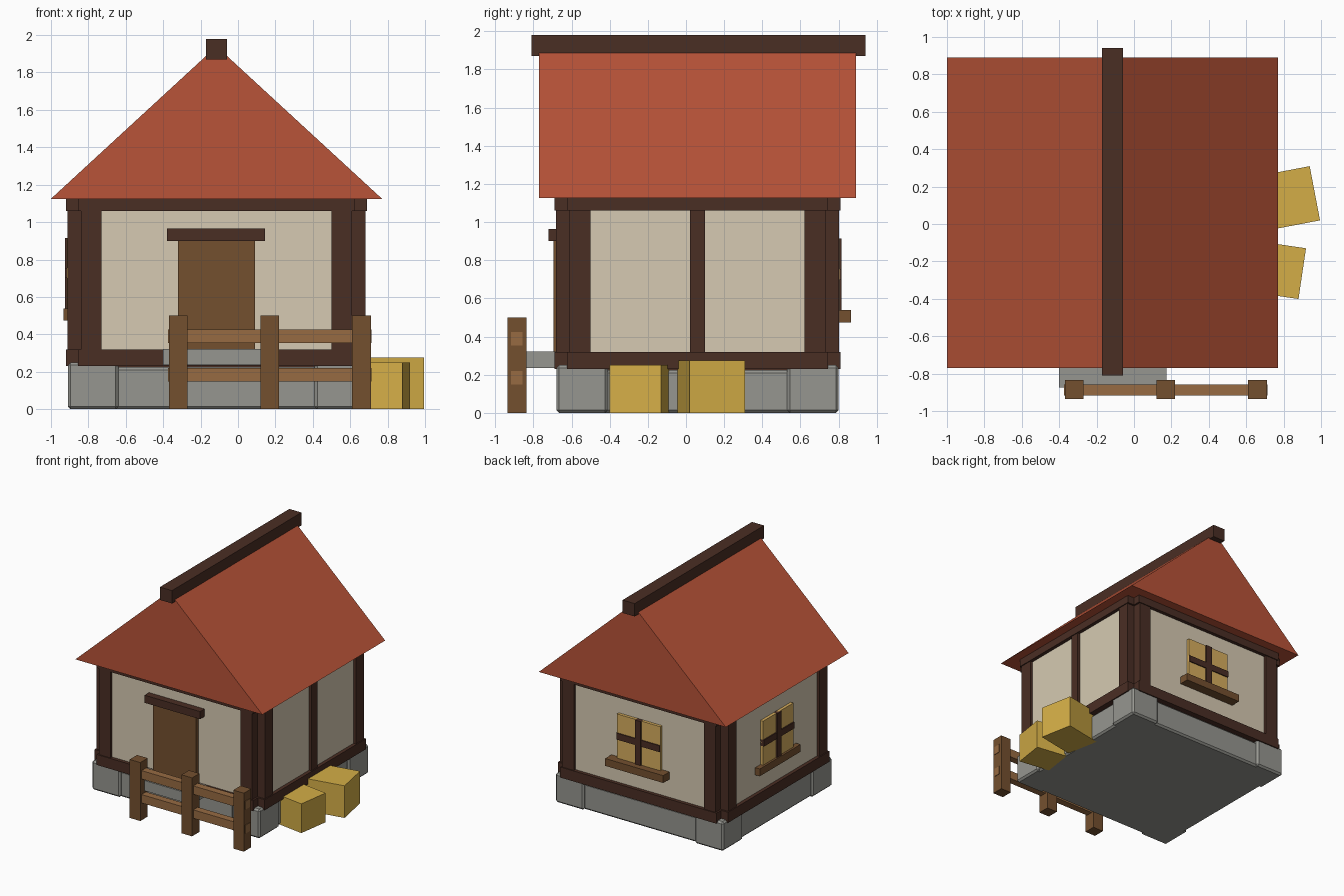
import bpy, bmesh
from math import radians
from mathutils import Matrix, Vector

cube = bpy.data.objects.get("Cube")
if cube:
    bpy.data.objects.remove(cube, do_unlink=True)


def material(name, hex_code):
    """Flat material from an sRGB hex colour."""
    srgb = [c / 255 for c in bytes.fromhex(hex_code)]
    lin = [c / 12.92 if c < 0.04 else ((c + 0.055) / 1.055) ** 2.4 for c in srgb]
    mat = bpy.data.materials.new(name)
    mat.use_nodes = True
    mat.diffuse_color = (*lin, 1)
    mat.node_tree.nodes["Principled BSDF"].inputs["Base Color"].default_value = (*lin, 1)
    return mat


ROOF = material("roof red", "b85338")
TIMBER = material("dark timber", "4a2e24")
PLASTER = material("cream plaster", "d6cab2")
WOOD = material("brown wood", "74502f")
RAIL = material("light wood", "976b42")
STONE = material("grey stone", "969690")
STRAW = material("straw yellow", "d4ae47")
GLASS = material("window amber", "d6ad5e")


def finish(name, bm, mat, bevel=0):
    bmesh.ops.recalc_face_normals(bm, faces=bm.faces)
    mesh = bpy.data.meshes.new(name)
    bm.to_mesh(mesh)
    bm.free()
    mesh.materials.append(mat)
    obj = bpy.data.objects.new(name, mesh)
    bpy.context.scene.collection.objects.link(obj)
    if bevel:
        mod = obj.modifiers.new("Bevel", 'BEVEL')
        mod.width, mod.segments = bevel, 1
    return obj


def box(name, mat, x, y, z, bevel=0, turn=0):
    """Box from x, y, z ranges, optionally turned about its own vertical axis."""
    bm = bmesh.new()
    size = Vector([abs(r[1] - r[0]) for r in (x, y, z)])
    mid = Vector([(r[0] + r[1]) / 2 for r in (x, y, z)])
    bmesh.ops.create_cube(bm, size=1, matrix=Matrix.Diagonal((*size, 1)))
    obj = finish(name, bm, mat, bevel)
    obj.location = mid
    obj.rotation_euler.z = radians(turn)
    return obj


# House centre, half sizes and main heights
CX, CY, HX, HY = -0.115, 0.06, 0.805, 0.75
SILL, FLOOR, HEAD, EAVE = 0.23, 0.32, 1.06, 1.125
SIDES = {"front": (0, -1), "back": (0, 1), "left": (1, 0), "right": (-1, 0)}


def on_wall(side, part, mat, along, out, z):
    """Box on a wall: range along it, range out from its outer face, height range."""
    dx, dy = SIDES[side]
    if dx:
        x = [CX + dx * (HX + o) for o in out]
        y = [CY + a for a in along]
    else:
        x = [CX + a for a in along]
        y = [CY + dy * (HY + o) for o in out]
    return box(f"{side}_{part}", mat, x, y, z)


# Stone base with larger corner stones
box("stone_base", STONE, (CX - HX + .03, CX + HX - .03), (CY - HY + .03, CY + HY - .03),
    (0, 0.225), bevel=0.015)
for sx in (-1, 1):
    for sy in (-1, 1):
        box("corner_stone", STONE,
            (CX + sx * (HX - .01), CX + sx * (HX - .28)),
            (CY + sy * (HY - .01), CY + sy * (HY - .28)), (0, 0.25), bevel=0.015)

# Timber core, then panel, posts and beams on each wall
box("timber_core", TIMBER, (CX - HX + .085, CX + HX - .085),
    (CY - HY + .085, CY + HY - .085), (0.2, EAVE))
for side, (dx, dy) in SIDES.items():
    half = HY if dx else HX
    inner, outer, beam = half - 0.19, half - 0.08, half - 0.065
    on_wall(side, "plaster_panel", PLASTER, (-inner, inner), (-.1, -.03), (FLOOR, HEAD))
    for s in (-1, 1):
        on_wall(side, "post", TIMBER, (s * inner, s * outer), (-.1, -.008), (FLOOR, HEAD))
    on_wall(side, "sill_beam", TIMBER, (-beam, beam), (-.1, 0), (SILL, FLOOR))
    on_wall(side, "top_beam", TIMBER, (-beam, beam), (-.1, 0), (HEAD, EAVE))
on_wall("left", "middle_post", TIMBER, (-.04, .04), (-.1, -.008), (FLOOR, HEAD))

# Door, lintel and doorstep
on_wall("front", "door", WOOD, (-.205, .205), (-.05, .005), (FLOOR, 0.91))
on_wall("front", "door_lintel", TIMBER, (-.265, .26), (-.05, .03), (0.9, 0.965))
on_wall("front", "doorstep", STONE, (-.285, .29), (-.02, .185), (0.235, FLOOR + .003))

# Windows on the back and right walls
for side, ledge in (("back", 0.055), ("right", 0.013)):
    on_wall(side, "window_pane", GLASS, (-.205, .205), (-.05, -.005), (0.53, 0.915))
    on_wall(side, "window_upright", TIMBER, (-.028, .028), (-.05, .006), (0.53, 0.915))
    on_wall(side, "window_crossbar", TIMBER, (-.205, .205), (-.05, .004), (0.7, 0.755))
    on_wall(side, "window_ledge", WOOD, (-.275, .275), (-.05, ledge), (0.475, 0.538))

# Solid gable roof: triangle profile extruded front to back
bm = bmesh.new()
profile = [(-1, EAVE), (0.77, EAVE), (CX, 1.94)]
face = bm.faces.new([bm.verts.new((x, -0.77, z)) for x, z in profile])
ext = bmesh.ops.extrude_face_region(bm, geom=[face])["geom"]
bmesh.ops.translate(bm, vec=(0, 1.66, 0),
                    verts=[v for v in ext if isinstance(v, bmesh.types.BMVert)])
finish("roof", bm, ROOF)
box("ridge_beam", TIMBER, (CX - .057, CX + .057), (-0.81, 0.94), (1.87, 1.98))

# Fence
for x in (-0.32, 0.17, 0.66):
    box("fence_post", WOOD, (x - .05, x + .05), (-0.935, -0.835), (0, 0.5))
for z in (0.148, 0.353):
    box("fence_rail", RAIL, (-0.374, 0.714), (-0.918, -0.857), (z, z + .072))

# Straw bales
box("large_bale", STRAW, (0.63, 0.97), (-0.015, 0.28), (0, 0.275), turn=10.8)
box("small_bale", STRAW, (0.621, 0.901), (-0.382, -0.108), (0, 0.25), turn=-8.4)
